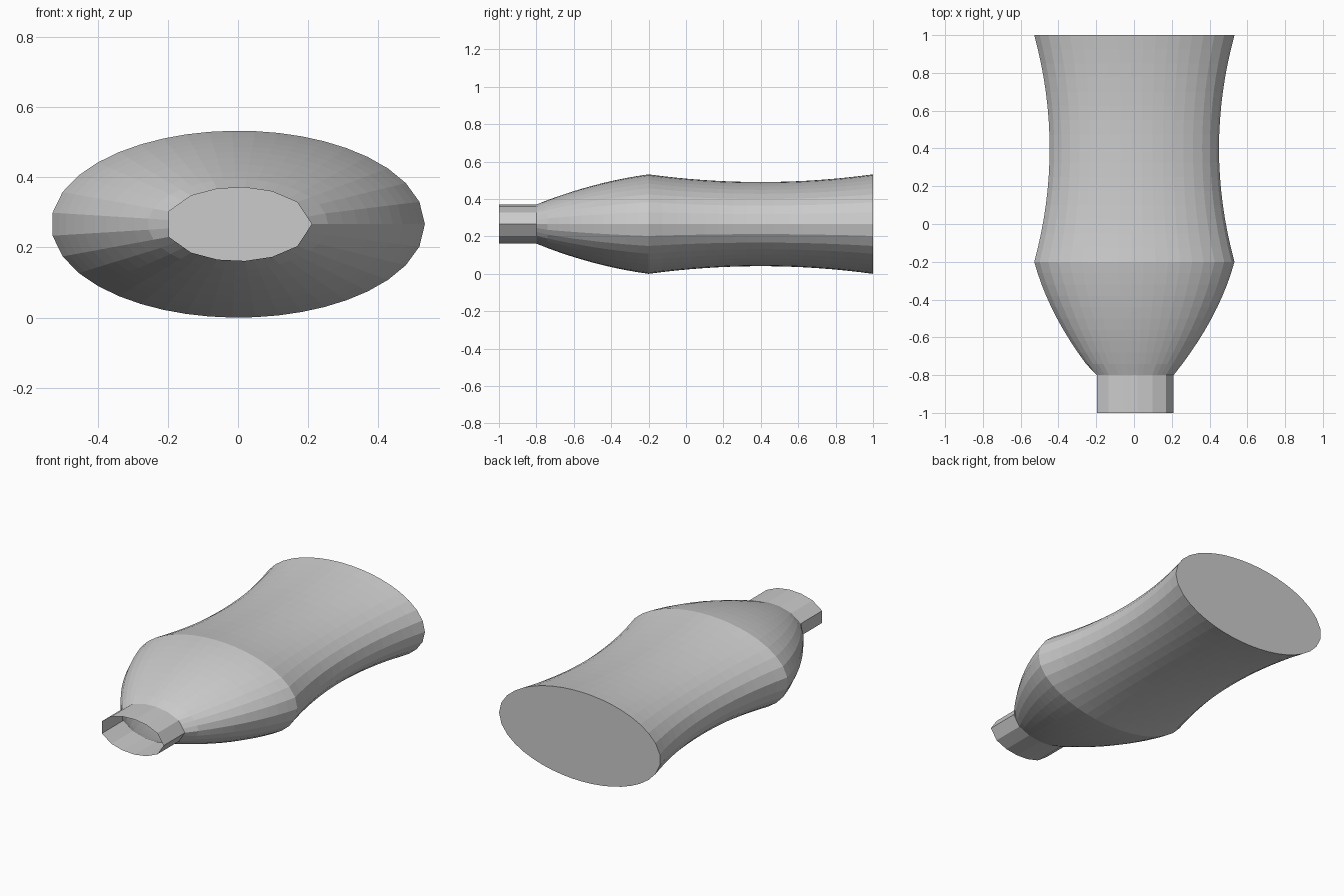
import bpy, bmesh, math

if "Cube" in bpy.data.objects:
    bpy.data.objects.remove(bpy.data.objects["Cube"])

SIDES = 39          # body facets; the neck uses every third point
CENTRE_Z = 0.266


def even_ellipse(n, steps=7200):
    """n points at equal arc length on a 1 x 0.5 ellipse in (x, z)."""
    pts = [(math.cos(2 * math.pi * i / steps), 0.5 * math.sin(2 * math.pi * i / steps))
           for i in range(steps + 1)]
    run = [0.0]
    for a, b in zip(pts, pts[1:]):
        run.append(run[-1] + math.dist(a, b))
    out, j = [], 0
    for k in range(n):
        while run[j] < run[-1] * k / n - 1e-9:
            j += 1
        out.append(pts[j])
    return out


unit = even_ellipse(SIDES)
bm = bmesh.new()


def ring(y, r, shape):
    return [bm.verts.new((x * r, y, CENTRE_Z + z * r)) for x, z in shape]


# Neck: coarse open tube whose inner end lies on the first body ring
neck_shape = unit[::3]
n = len(neck_shape)
joint_shape = []
for i in range(n):
    (x0, z0), (x1, z1) = neck_shape[i], neck_shape[(i + 1) % n]
    joint_shape += [(x0 + (x1 - x0) * t / 3, z0 + (z1 - z0) * t / 3) for t in range(3)]
mouth = ring(-1.0, 0.21, neck_shape)
joint = ring(-0.8, 0.21, joint_shape)
for i in range(n):
    back = [joint[(3 * i + t) % SIDES] for t in range(4)]
    bm.faces.new([mouth[i]] + back + [mouth[(i + 1) % n]])

# Body profile: bulging shoulder, then a waisted grip
profile = []
for i in range(1, 11):
    t = i / 10
    r = 0.21 * (1 - t) ** 2 + 2 * 0.45 * t * (1 - t) + 0.532 * t * t
    profile.append((-0.8 + 0.6 * t, r))
for i in range(1, 17):
    y = -0.2 + 1.2 * i / 16
    profile.append((y, 0.45 + 0.082 * ((y - 0.4) / 0.6) ** 2))

prev = joint
for y, r in profile:
    cur = ring(y, r, unit)
    for i in range(SIDES):
        j = (i + 1) % SIDES
        bm.faces.new((prev[i], cur[i], cur[j], prev[j]))
    prev = cur

# Flat base
bm.faces.new(prev[::-1])

mesh = bpy.data.meshes.new("bottle")
bm.to_mesh(mesh)
bm.free()
bottle = bpy.data.objects.new("bottle", mesh)
bpy.context.collection.objects.link(bottle)
